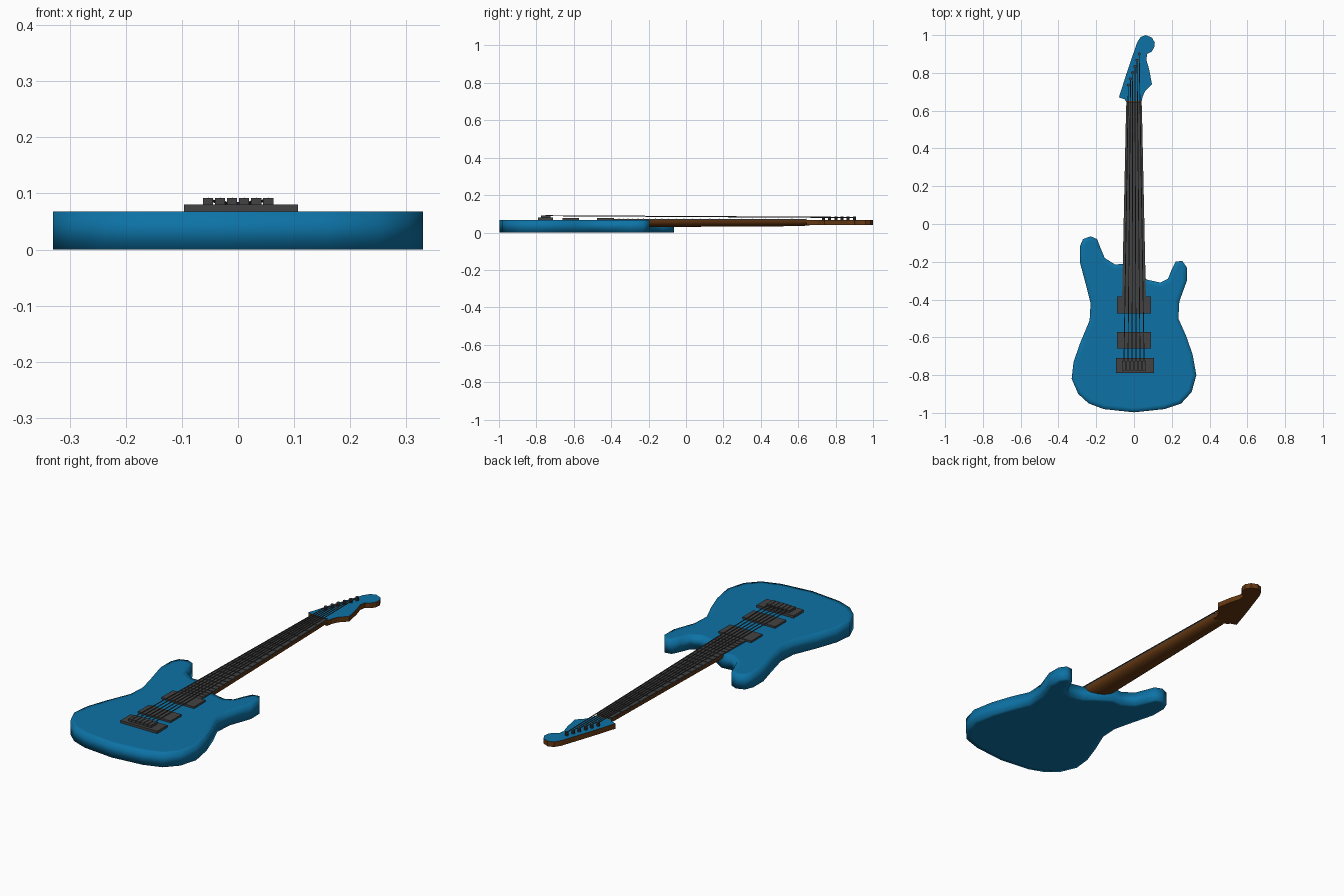
import bpy
import bmesh
import math
from mathutils import Vector

default_cube = bpy.data.objects.get("Cube")
if default_cube:
    bpy.data.objects.remove(default_cube, do_unlink=True)


def make_material(name, rgb):
    mat = bpy.data.materials.new(name)
    mat.use_nodes = True
    colour = (*rgb, 1)
    mat.diffuse_color = colour
    mat.node_tree.nodes["Principled BSDF"].inputs["Base Color"].default_value = colour
    return mat


blue = make_material("blue paint", (.004, .17, .38))
brown = make_material("brown wood", (.13, .04, .006))
grey = make_material("dark grey metal", (.055, .055, .055))


def finish(name, bm, materials):
    """Turn a bmesh into a named object with its materials."""
    bmesh.ops.recalc_face_normals(bm, faces=bm.faces[:])
    mesh = bpy.data.meshes.new(name)
    bm.to_mesh(mesh)
    bm.free()
    for mat in materials:
        mesh.materials.append(mat)
    obj = bpy.data.objects.new(name, mesh)
    bpy.context.collection.objects.link(obj)
    return obj


def prism(outline, bottom, top):
    """Extrude a flat outline given in hundredths of a unit."""
    bm = bmesh.new()
    face = bm.faces.new([bm.verts.new((x / 100, y / 100, bottom)) for x, y in outline])
    raised = bmesh.ops.extrude_face_region(bm, geom=[face])["geom"]
    for item in raised:
        if isinstance(item, bmesh.types.BMVert):
            item.co.z = top
    bmesh.ops.recalc_face_normals(bm, faces=bm.faces[:])
    return bm


def loft(sections, closed_ring=True):
    """Skin equal-length rings of points and cap both ends."""
    bm = bmesh.new()
    rings = [[bm.verts.new(p) for p in ring] for ring in sections]
    count = len(rings[0])
    for a, b in zip(rings, rings[1:]):
        for i in range(count):
            j = (i + 1) % count
            bm.faces.new((a[i], a[j], b[j], b[i]))
    bm.faces.new(rings[0])
    bm.faces.new(rings[-1][::-1])
    return bm


def box(name, x_range, y_range, z_range, mat):
    """Box from its extents along each axis."""
    bm = bmesh.new()
    bmesh.ops.create_cube(bm, size=1)
    ranges = (x_range, y_range, z_range)
    for v in bm.verts:
        v.co = [lo if c < 0 else hi for c, (lo, hi) in zip(v.co, ranges)]
    return finish(name, bm, [mat])


def rod(name, start, end, radius, sides, mat):
    """Straight round bar between two points."""
    start, end = Vector(start), Vector(end)
    axis = end - start
    bm = bmesh.new()
    bmesh.ops.create_cone(bm, cap_ends=True, segments=sides, radius1=radius,
                          radius2=radius, depth=axis.length)
    bm.transform(axis.to_track_quat('Z', 'Y').to_matrix().to_4x4())
    bmesh.ops.translate(bm, verts=bm.verts[:], vec=(start + end) / 2)
    return finish(name, bm, [mat])


# Body: double-horned slab with softly shaded rims
body_outline = [
    (-23, -6.5), (-27, -8), (-28.7, -12), (-28.7, -20), (-25.5, -32), (-23, -42),
    (-23.5, -51), (-28.5, -63), (-32, -73), (-33, -82), (-29.5, -90), (-24, -95),
    (-16, -98), (0, -99.7), (16, -98), (25, -95), (30.5, -89), (33, -80),
    (31, -69), (27.5, -59), (23.5, -50), (24, -41), (28, -30), (28, -23),
    (25.5, -19.5), (22, -20), (20, -24), (18, -29), (14, -31), (7, -29.5),
    (3, -26), (-5, -21), (-10, -21.5), (-15.5, -18), (-18, -12), (-19.5, -8)]
bm = prism(body_outline, 0, .068)
bm.normal_update()
flat_faces = [f for f in bm.faces if abs(f.normal.z) > .9]
bmesh.ops.inset_individual(bm, faces=flat_faces, thickness=.025)
for f in bm.faces:
    f.smooth = True
finish("body", bm, [blue])

# Headstock: wooden plate with a painted top face
head_outline = [
    (-4, 64.5), (-5, 66), (-8, 67), (-4.2, 79), (1.6, 96), (3.5, 99), (6.3, 100),
    (9.5, 98.7), (11, 96), (10.7, 93.5), (9.3, 91.2), (7, 90), (6.5, 87),
    (8, 82), (9.5, 74), (6, 70.5), (4.6, 67.5), (4, 64.5)]
bm = prism(head_outline, .04, .066)
for f in bm.faces:
    f.material_index = 1 if f.normal.z > .9 else 0
finish("headstock", bm, [brown, blue])


# Neck: half-round section tapering toward the headstock
def neck_ring(y, half_width, top, bottom):
    angles = [math.pi * i / 12 for i in range(13)]
    return [(half_width * math.cos(a), y, top - (top - bottom) * math.sin(a) ** .8)
            for a in angles]


neck = finish("neck", loft([
    neck_ring(-.38, .063, .067, .028),
    neck_ring(.61, .042, .067, .034),
    neck_ring(.645, .04, .067, .037),
    neck_ring(.68, .036, .06, .041)]), [brown])
bpy.context.view_layer.objects.active = neck
neck.select_set(True)
bpy.ops.object.shade_smooth_by_angle(angle=math.radians(40))
neck.select_set(False)

# Fretboard and frets
NUT, BOARD_END, SCALE = .645, -.385, 1.395


def board_half_width(y):
    return .04 + .023 * (NUT - y) / (NUT - BOARD_END)


def board_ring(y):
    w = board_half_width(y)
    return [(-w, y, .066), (w, y, .066), (w, y, .073), (-w, y, .073)]


finish("fretboard", loft([board_ring(BOARD_END), board_ring(NUT)]), [grey])
for n in range(23):
    y = NUT - SCALE * (1 - 2 ** (-n / 12))
    w = board_half_width(y)
    box(f"fret_{n}", (-w, w), (y - .002, y + .002), (.072, .0755), grey)

# Pickups and bridge
box("neck_pickup", (-.09, .09), (-.475, -.385), (.06, .077), grey)
box("bridge_pickup", (-.09, .09), (-.66, -.573), (.06, .077), grey)
box("bridge_plate", (-.096, .107), (-.79, -.71), (.06, .08), grey)

# Saddles, tuning posts and the strings between them
for i in range(6):
    saddle_x = -.0535 + .0215 * i
    post_x = -.03 + .0115 * i
    post_y = .735 + .033 * i
    box(f"saddle_{i}", (saddle_x - .009, saddle_x + .009), (-.775, -.725),
        (.079, .092), grey)
    rod(f"tuning_post_{i}", (post_x, post_y, .06), (post_x, post_y, .085),
        .008, 10, grey)
    rod(f"string_{i}", (saddle_x, -.75, .09), (post_x, post_y, .081),
        .0025, 6, grey)
